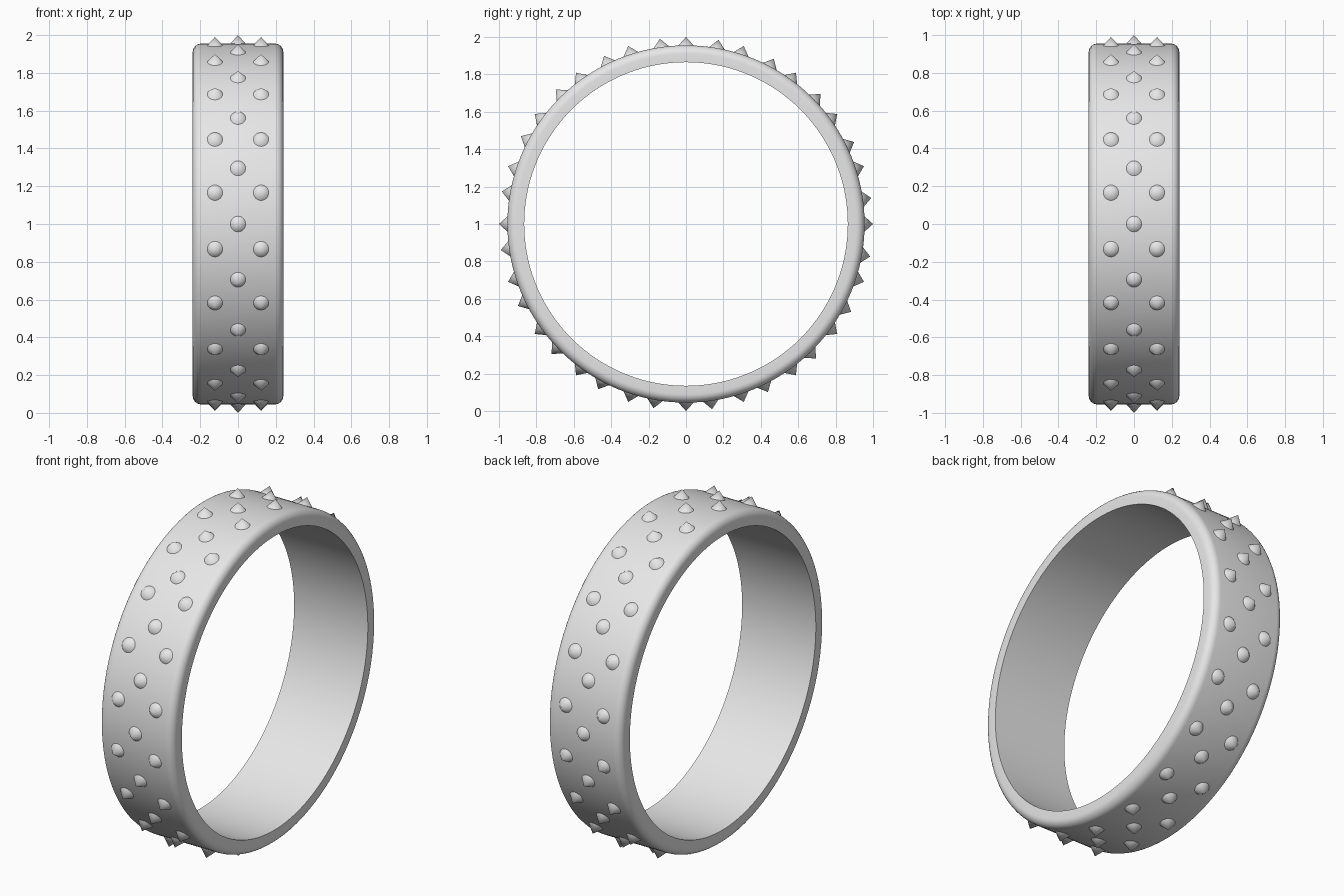
import bpy
import bmesh
from math import sin, cos, pi, radians
from mathutils import Matrix, Vector

if "Cube" in bpy.data.objects:
    bpy.data.objects.remove(bpy.data.objects["Cube"], do_unlink=True)

OUTER, INNER, HALF, ROUND = 0.955, 0.865, 0.24, 0.045
CENTRE = Vector((0, 0, 1))

grey = bpy.data.materials.new("light grey")
grey.use_nodes = True
grey.diffuse_color = (0.8, 0.8, 0.8, 1)
grey.node_tree.nodes["Principled BSDF"].inputs["Base Color"].default_value = (0.8, 0.8, 0.8, 1)


def finish(bm, name):
    """Turn a bmesh into a smooth-shaded object with sharp edges kept."""
    bmesh.ops.recalc_face_normals(bm, faces=bm.faces)
    mesh = bpy.data.meshes.new(name)
    bm.to_mesh(mesh)
    bm.free()
    mesh.materials.append(grey)
    obj = bpy.data.objects.new(name, mesh)
    bpy.context.collection.objects.link(obj)
    obj.location = CENTRE
    bpy.ops.object.select_all(action="DESELECT")
    obj.select_set(True)
    bpy.context.view_layer.objects.active = obj
    bpy.ops.object.shade_smooth_by_angle(angle=radians(35))
    return obj


# Band: a cross-section with rounded outer corners, swept about the x axis
profile = [(-HALF, INNER)]
for side in (-1, 1):
    arc = [(side * (HALF - ROUND + ROUND * cos(a)), OUTER - ROUND + ROUND * sin(a))
           for a in (i * pi / 12 for i in range(7))]
    profile += arc if side < 0 else arc[::-1]
profile.append((HALF, INNER))

bm = bmesh.new()
verts = [bm.verts.new((x, 0, r)) for x, r in profile]
edges = [bm.edges.new((v, verts[(i + 1) % len(verts)])) for i, v in enumerate(verts)]
bmesh.ops.spin(bm, geom=verts + edges, cent=(0, 0, 0), axis=(1, 0, 0),
               angle=2 * pi, steps=160, use_merge=True)
bmesh.ops.remove_doubles(bm, verts=bm.verts, dist=0.0001)
finish(bm, "band")


# Studs: cones pointing outward, the outer rows staggered against the middle one
def stud_row(name, x, offset, count=20):
    bm = bmesh.new()
    height = 0.05
    for i in range(count):
        turn = Matrix.Rotation(radians(offset) + 2 * pi * i / count, 4, "X")
        place = Matrix.Translation((x, 0, OUTER - 0.005 + height / 2))
        bmesh.ops.create_cone(bm, cap_ends=True, segments=32, radius1=0.045,
                              radius2=0, depth=height, matrix=turn @ place)
    bmesh.ops.remove_doubles(bm, verts=bm.verts, dist=0.0001)
    finish(bm, name)


stud_row("middle_studs", 0, 0)
stud_row("left_studs", 0.122, 8)
stud_row("right_studs", -0.122, 8)
